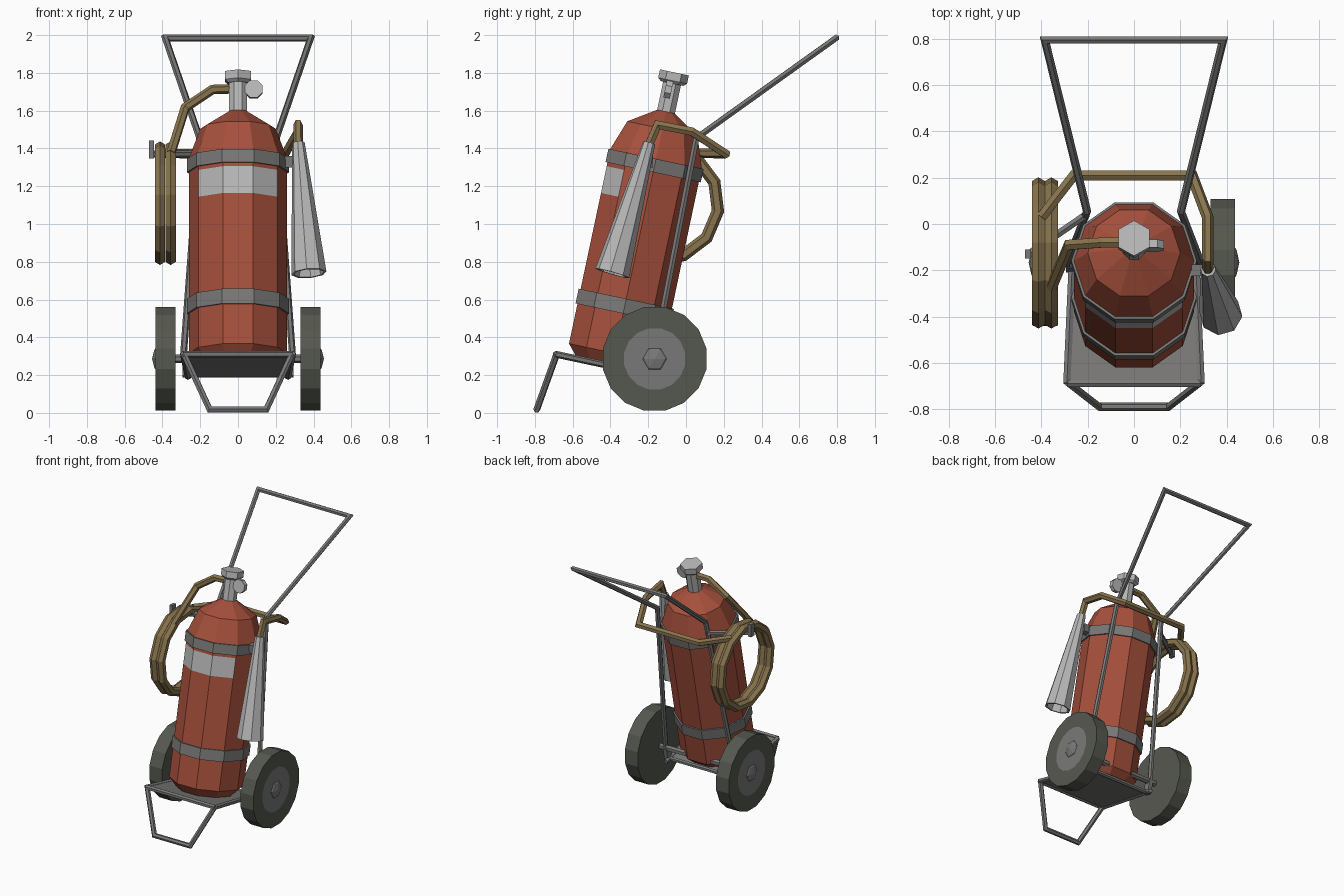
import bpy, bmesh, math
from mathutils import Matrix, Vector

if "Cube" in bpy.data.objects:
    bpy.data.objects.remove(bpy.data.objects["Cube"])


def material(name, srgb):
    m = bpy.data.materials.new(name)
    m.diffuse_color = [(c / 255 / 12.92 if c < 11 else ((c / 255 + .055) / 1.055) ** 2.4) for c in srgb] + [1]
    m.use_nodes = True
    m.node_tree.nodes["Principled BSDF"].inputs["Base Color"].default_value = m.diffuse_color
    return m


RED = material("red paint", (166, 80, 60))
STEEL = material("grey steel", (122, 121, 120))
PALE = material("pale metal", (184, 184, 184))
RUBBER = material("dark rubber", (85, 88, 79))
HOSE = material("brown hose", (136, 116, 78))

# Tilted frame of the cart: origin on the axle, local z along the tank
TILT = Matrix.Translation((0, -.166, .286)) @ Matrix.Rotation(math.radians(-12), 4, 'X')


def finish(name, bm, *mats):
    bmesh.ops.recalc_face_normals(bm, faces=bm.faces)
    me = bpy.data.meshes.new(name)
    bm.to_mesh(me)
    bm.free()
    for m in mats:
        me.materials.append(m)
    ob = bpy.data.objects.new(name, me)
    bpy.context.collection.objects.link(ob)
    return ob


def lathe(name, profile, n, mats, matrix=Matrix(), phase=0.0, rule=None):
    """Turn (radius, height) points about z; rule(row, side) gives the material slot."""
    bm = bmesh.new()
    rings = []
    for r, h in profile:
        if r == 0:
            rings.append([bm.verts.new((0, 0, h))] * n)
        else:
            rings.append([bm.verts.new((r * math.cos(phase + math.tau * i / n),
                                        r * math.sin(phase + math.tau * i / n), h)) for i in range(n)])
    for k in range(len(rings) - 1):
        a, b = rings[k], rings[k + 1]
        for i in range(n):
            j = (i + 1) % n
            f = bm.faces.new(list(dict.fromkeys((a[i], a[j], b[j], b[i]))))
            f.material_index = rule(k, i) if rule else 0
    bm.transform(matrix)
    return finish(name, bm, *mats)


def tube(name, points, r, mat, up=(0, 0, 1), closed=False):
    """Six-sided mitred tube; `up` is the direction of one profile corner."""
    p = [Vector(q) for q in points]
    n = len(p)
    segs = [(p[(i + 1) % n] - p[i]).normalized() for i in range(n if closed else n - 1)]
    d = segs[0]
    u = Vector(up)
    u = (u - d * u.dot(d)).normalized()
    w = d.cross(u)
    ring = [p[0] + r * (u * math.cos(math.tau * k / 6) + w * math.sin(math.tau * k / 6)) for k in range(6)]
    bm = bmesh.new()
    rings = []
    for i in range(n):
        before = segs[i - 1] if (i or closed) else segs[0]
        after = segs[i] if i < len(segs) else segs[-1]
        normal = (before + after).normalized()
        slide = before if i else after
        ring = [q + slide * ((p[i] - q).dot(normal) / slide.dot(normal)) for q in ring]
        rings.append([bm.verts.new(q) for q in ring])
    for i in range(n if closed else n - 1):
        a, b = rings[i], rings[(i + 1) % n]
        for k in range(6):
            j = (k + 1) % 6
            bm.faces.new((a[k], a[j], b[j], b[k]))
    if not closed:
        bm.faces.new(rings[0])
        bm.faces.new(rings[-1])
    return finish(name, bm, mat)


def box(name, centre, size, mat, matrix=Matrix()):
    bm = bmesh.new()
    bmesh.ops.create_cube(bm, size=1, matrix=matrix @ Matrix.Translation(centre) @ Matrix.Diagonal((*size, 1)))
    return finish(name, bm, mat)


def aim(start, end):
    d = Vector(end) - Vector(start)
    return Matrix.Translation(start) @ d.to_track_quat('Z', 'Y').to_matrix().to_4x4()


def cart(x, v, w):
    return TILT @ Vector((x, v, w))


# Tank, with a pale label on its three front faces
TANK = TILT @ Matrix.Translation((0, -.213, 0))
lathe("tank", [(0, -.075), (.205, -.075), (.26, -.015), (.26, .80), (.26, .945), (.26, 1.04),
               (.2, 1.2), (.05, 1.293), (0, 1.293)], 10, (RED, PALE), TANK,
      rule=lambda row, side: int(row == 3 and side in (6, 7, 8)))

# Straps round the tank
for name, low, high in (("lower_strap", .20, .28), ("upper_strap", .965, 1.037)):
    lathe(name, [(.25, low), (.271, low), (.271, high), (.25, high)], 10, (STEEL,), TANK)

# Valve neck, cap and side knob
lathe("valve_neck", [(0, 1.27), (.052, 1.27), (.052, 1.46), (0, 1.46)], 8, (PALE,), TANK, math.pi / 8)
lathe("valve_cap", [(0, 1.445), (.06, 1.445), (.078, 1.46), (.078, 1.505), (0, 1.505)], 6, (PALE,), TANK, math.pi / 6)
KNOB = TANK @ Matrix.Translation((.083, .0, 1.41)) @ Matrix.Rotation(math.pi / 2, 4, 'X')
lathe("valve_knob", [(0, -.005), (.05, -.005), (.05, .03), (0, .03)], 8, (PALE,), KNOB, math.pi / 8)
lathe("knob_stem", [(.02, 0), (.02, .09)], 6, (PALE,),
      TANK @ Matrix.Translation((0, -.012, 1.41)) @ Matrix.Rotation(math.pi / 2, 4, 'Y'))

# Wheels, hubs and frame sides
for s, side in ((-1, "left"), (1, "right")):
    turn = Matrix.Translation((0, -.166, .286)) @ Matrix.Rotation(s * math.pi / 2, 4, 'Y')
    lathe(side + "_wheel", [(0, .33), (.28, .33), (.28, .437), (.165, .437), (0, .437)], 16,
          (RUBBER, STEEL), turn, math.pi / 16, lambda row, i: int(row == 3))
    lathe(side + "_hub", [(.065, .436), (.055, .443), (0, .455)], 6, (STEEL,), turn, math.pi / 2)
    tube(side + "_tray_rail", [cart(s * .29, -.517, -.085), cart(s * .265, .05, -.085)], .018, STEEL)
    box(side + "_axle_bracket", (s * .278, 0, -.045), (.03, .05, .1), STEEL, TILT)

# Push handle with its two uprights
tube("handle_frame", [cart(-.29, -.005, 0), (-.203, .055, 1.455), (-.385, .795, 1.985),
                      (.385, .795, 1.985), (.203, .055, 1.455), cart(.29, -.005, 0)], .018, STEEL, (1, 0, 0))
tube("axle", [(-.34, -.166, .286), (.34, -.166, .286)], .022, STEEL)

# Tray and front foot
box("tray", (0, -.26, -.085), (.56, .52, .014), STEEL, TILT)
tube("tray_front_bar", [cart(-.29, -.517, -.085), cart(.29, -.517, -.085)], .018, STEEL)
tube("tray_back_bar", [cart(-.27, 0, -.085), cart(.27, 0, -.085)], .016, STEEL)
tube("foot", [(-.285, -.685, .31), (-.15, -.79, .018), (.15, -.79, .018), (.285, -.685, .31)], .018, STEEL)

# Hose hook: arm from the upright with an end plate
tube("hook_arm", [(-.2, .045, 1.37), (-.455, -.13, 1.37)], .018, STEEL)
box("hook_plate", (-.458, -.13, 1.395), (.025, .04, .095), STEEL)

# Coiled hose
for k, x in enumerate((-.413, -.357)):
    loop = [(x, -.125 + .297 * math.cos(a), 1.11 + .297 * math.sin(a))
            for a in (math.radians(30 * i - 8) for i in range(12))]
    tube("hose_coil_%d" % (k + 1), loop, .032, HOSE, (0, 1, 0), True)

# Hose from valve to coil, and from coil round the back to the horn
tube("hose_to_valve", [(-.04, -.08, 1.715), (-.135, -.08, 1.712), (-.28, -.09, 1.615), (-.355, -.27, 1.375)],
     .025, HOSE)
tube("hose_to_horn", [(-.4, .03, 1.375), (-.26, .21, 1.372), (.25, .21, 1.372), (.318, .03, 1.49),
                      (.318, -.15, 1.525), (.32, -.205, 1.4)], .025, HOSE)

# Discharge horn, hollow at the wide end, and its clip
lathe("horn", [(0, 0), (.033, 0), (.094, .72), (.08, .72), (.06, .6), (0, .6)], 8, (PALE,),
      aim((.32, -.195, 1.43), (.375, -.39, .74)), math.pi / 8)
box("horn_clip", (.278, -.2, 1.33), (.06, .05, .06), STEEL)
